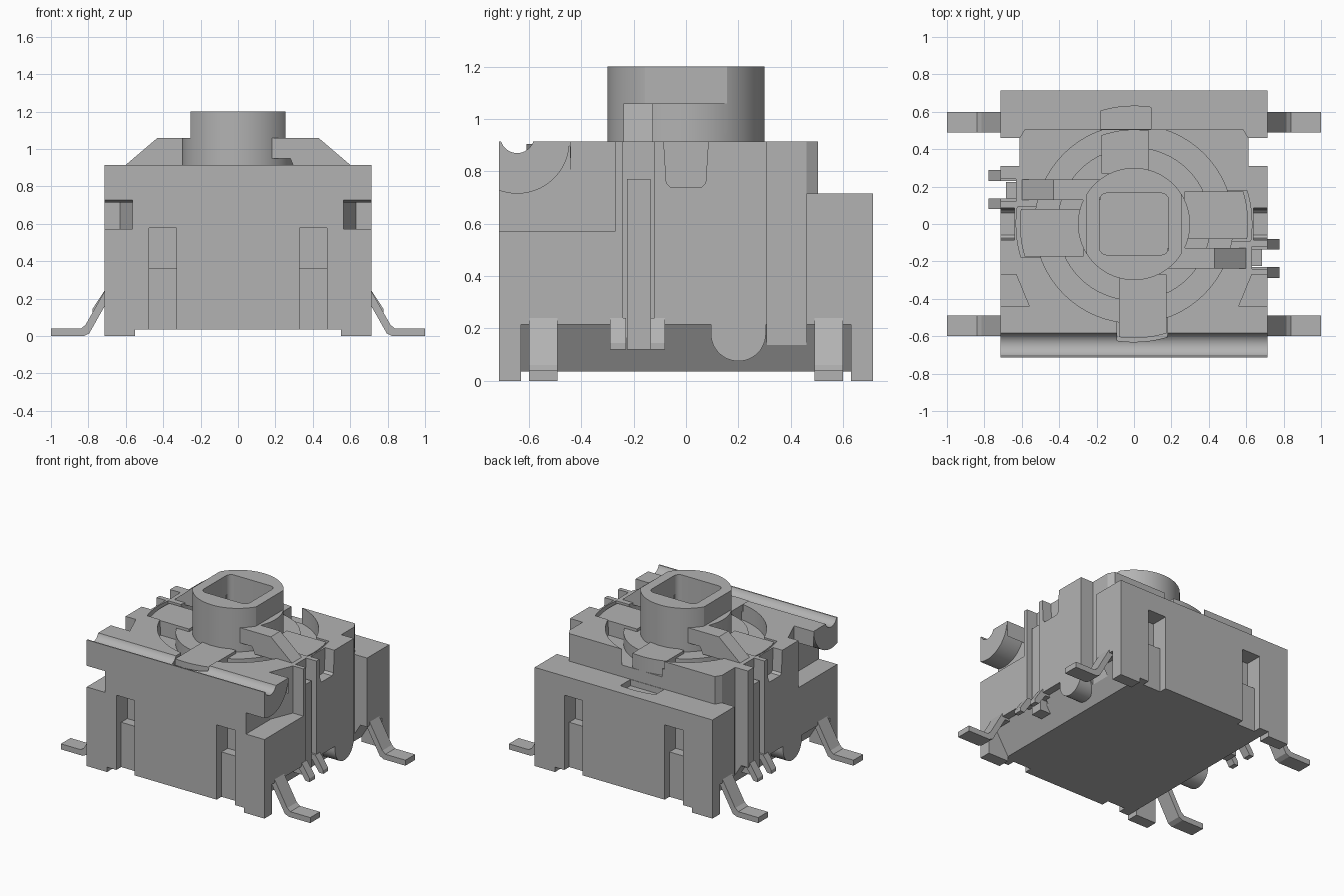
import bpy, bmesh, math
from mathutils import Matrix

if "Cube" in bpy.data.objects:
    bpy.data.objects.remove(bpy.data.objects["Cube"], do_unlink=True)

grey = bpy.data.materials.new("plain grey")
grey.use_nodes = True
grey.diffuse_color = (0.45, 0.45, 0.45, 1)
grey.node_tree.nodes["Principled BSDF"].inputs["Base Color"].default_value = (0.45, 0.45, 0.45, 1)


def arc(cx, cy, r, a0, a1, n=24):
    angles = [math.radians(a0 + (a1 - a0) * i / n) for i in range(n + 1)]
    return [(cx + r * math.cos(a), cy + r * math.sin(a)) for a in angles]


def circle(cx, cy, r, n=64):
    return arc(cx, cy, r, 0, 360, n)[:-1]


def rect(a0, b0, a1, b1):
    return [(a0, b0), (a1, b0), (a1, b1), (a0, b1)]


def prism(name, pts, axis, lo, hi, turn=0):
    """Extrude a profile along an axis, then turn it about z in degrees."""
    place = {"x": lambda a, b, t: (t, a, b),
             "y": lambda a, b, t: (a, t, b),
             "z": lambda a, b, t: (a, b, t)}[axis]
    bm = bmesh.new()
    rings = [[bm.verts.new(place(a, b, t)) for a, b in pts] for t in (lo, hi)]
    bm.faces.new(rings[0])
    bm.faces.new(rings[1])
    n = len(pts)
    for i in range(n):
        j = (i + 1) % n
        bm.faces.new((rings[0][i], rings[0][j], rings[1][j], rings[1][i]))
    bm.transform(Matrix.Rotation(math.radians(turn), 4, "Z"))
    bmesh.ops.recalc_face_normals(bm, faces=bm.faces)
    mesh = bpy.data.meshes.new(name)
    bm.to_mesh(mesh)
    bm.free()
    mesh.materials.append(grey)
    ob = bpy.data.objects.new(name, mesh)
    bpy.context.collection.objects.link(ob)
    return ob


def carve(ob, cutters):
    bpy.context.view_layer.objects.active = ob
    for c in cutters:
        c.hide_render = True
        mod = ob.modifiers.new("cut", "BOOLEAN")
        mod.operation, mod.solver, mod.object = "DIFFERENCE", "EXACT", c
        bpy.ops.object.modifier_apply(modifier=mod.name)
        bpy.data.objects.remove(c, do_unlink=True)


def mirror_x(pts, s):
    return [(s * a, b) for a, b in pts]


# Housing: stepped block with a lower rear ledge
housing = prism("housing", [(-.715, .035), (.715, .035), (.715, .715), (.505, .715),
                            (.505, .915), (-.715, .915)], "x", -.713, .713)
cuts = [
    prism("groove_cut", circle(-.645, .935, .065), "x", -1, 1),
    prism("wheel_well", circle(0, 0, .53), "z", .8, 1),
]
bead_gap = [(-.8, .573), (-.43, .573)] + arc(-.645, .915, .2, 0, -110) + [(-.8, .727)]
for s in (-1, 1):
    lo, hi = sorted((s * .565, s * .8))
    cuts += [
        # gap under the rounded front bead, and its open pocket behind
        prism("bead_cut", bead_gap, "x", lo, hi),
        prism("pocket_cut", mirror_x([(.56, -.44), (.63, -.27), (.8, -.27), (.8, -.44)], s),
              "z", .573, 1),
        # through notch, rear shoulder and sloped underside
        prism("notch_cut", mirror_x(rect(.612, .31, .8, .46), s), "z", -.1, 1),
        prism("shoulder_cut", mirror_x([(.612, .45), (.612, .46), (.575, .52), (.8, .52),
                                        (.8, .45)], s), "z", .715, 1),
        prism("slope_cut", mirror_x([(.54, .02), (.66, .215), (.8, .215), (.8, .02)], s),
              "y", -.63, .63),
    ]
    # clip slots on front and rear, shallower in the lower part
    for f in (-1, 1):
        x0, x1 = s * .33, s * .475
        cuts += [prism("slot_upper", rect(x0, f * .59, x1, f * .8), "z", .36, .577),
                 prism("slot_lower", rect(x0, f * .66, x1, f * .8), "z", -.1, .37)]
for turn in (0, 180):
    # side keyhole and contact channel
    cuts += [
        prism("keyhole_cut", [(-.085, 1), (-.085, .915), (-.075, .755), (-.06, .74),
                              (.06, .74), (.075, .755), (.085, .915), (.085, 1)],
              "x", .64, .8, turn),
        prism("channel_cut", rect(.63, -.24, .8, -.12), "z", .1, 1, turn),
    ]
for k in range(4):
    cuts.append(prism("arm_recess", [(.4, -.09)] + arc(0, 0, .63, -8.2, 16.6, 8) + [(.4, .18)],
                      "z", .69 if k == 1 else .86, 1, 90 * k) if k != 1 else
                prism("arm_recess", rect(.4, -.09, .56, .18), "z", .86, 1, 90))
cuts.append(prism("ledge_recess", [(.508, -.09)] + arc(0, 0, .63, -8.2, 16.6, 8) + [(.508, .18)],
                  "z", .67, .9, 90))
carve(housing, cuts)

# Feet under the four corners
for i, (sx, sy) in enumerate([(1, 1), (-1, 1), (1, -1), (-1, -1)]):
    prism(f"foot_{i}", rect(sx * .55, sy * .63, sx * .713, sy * .715), "z", 0, .04)

# Wheel with four offset arms
smooth = [prism("wheel", circle(0, 0, .41), "z", .79, .885)]
for k in range(4):
    r = .505 if k == 1 else .61
    a = math.degrees(math.asin(.08 / r))
    b = math.degrees(math.asin(.175 / r))
    smooth.append(prism(f"wheel_arm_{k}", [(.27, -.08)] + arc(0, 0, r, -a, b, 8) + [(.27, .175)],
                        "z", .8, .905, 90 * k))

# Stem with two upper flats and a rounded square socket
stem = prism("stem", circle(0, 0, .3), "z", .87, 1.2)
socket = []
for x, y, a in [(.145, .125, 0), (-.145, .125, 90), (-.145, -.125, 180), (.145, -.125, 270)]:
    socket += arc(x, y, .04, a, a + 90, 6)
carve(stem, [prism("socket_cut", socket, "z", .97, 1.4),
             prism("flat_right", rect(.255, -.4, .5, .4), "z", 1.06, 1.4),
             prism("flat_left", rect(-.5, -.4, -.255, .4), "z", 1.06, 1.4)])
smooth += [stem, housing]

# Levers, contact strips, contact tips, grounded tabs
lever = [(.18, .95), (.28, .95), (.3, .9), (.61, .9), (.6, .915), (.43, 1.06), (.18, 1.06)]
tip = [(.6, .2), (.6, .24), (.715, .24), (.778, .145), (.778, .12), (.745, .12), (.69, .2)]
tab = [(.095, .25)] + arc(.2, .18, .105, 180, 360) + [(.305, .25)]
for side, turn in (("left", 0), ("right", 180)):
    prism(f"lever_{side}", lever, "y", -.238, -.128, turn)
    prism(f"contact_strip_{side}", rect(.6, -.225, .685, -.135), "z", .12, .77, turn)
    prism(f"contact_tip_front_{side}", tip, "y", -.29, -.23, turn)
    prism(f"contact_tip_back_{side}", tip, "y", -.135, -.08, turn)
for side, lo, hi in (("left", .58, .713), ("right", -.713, -.58)):
    smooth.append(prism(f"round_tab_{side}", tab if side == "left" else
                        [(-y, z) for y, z in tab], "x", lo, hi))

# Four bent solder legs
leg = [(.6, .2), (.6, .24), (.713, .24), (.815, .06), (.84, .04), (1, .04), (1, 0),
       (.825, 0), (.795, .015), (.69, .2)]
for s, side in ((1, "left"), (-1, "right")):
    for lo, hi, end in ((-.6, -.49, "front"), (.49, .6, "back")):
        prism(f"solder_leg_{end}_{side}", mirror_x(leg, s), "y", lo, hi)

# Smooth the round parts, keep edges sharp
bpy.ops.object.select_all(action="DESELECT")
for ob in smooth:
    ob.select_set(True)
bpy.context.view_layer.objects.active = housing
bpy.ops.object.shade_smooth_by_angle(angle=math.radians(30))
